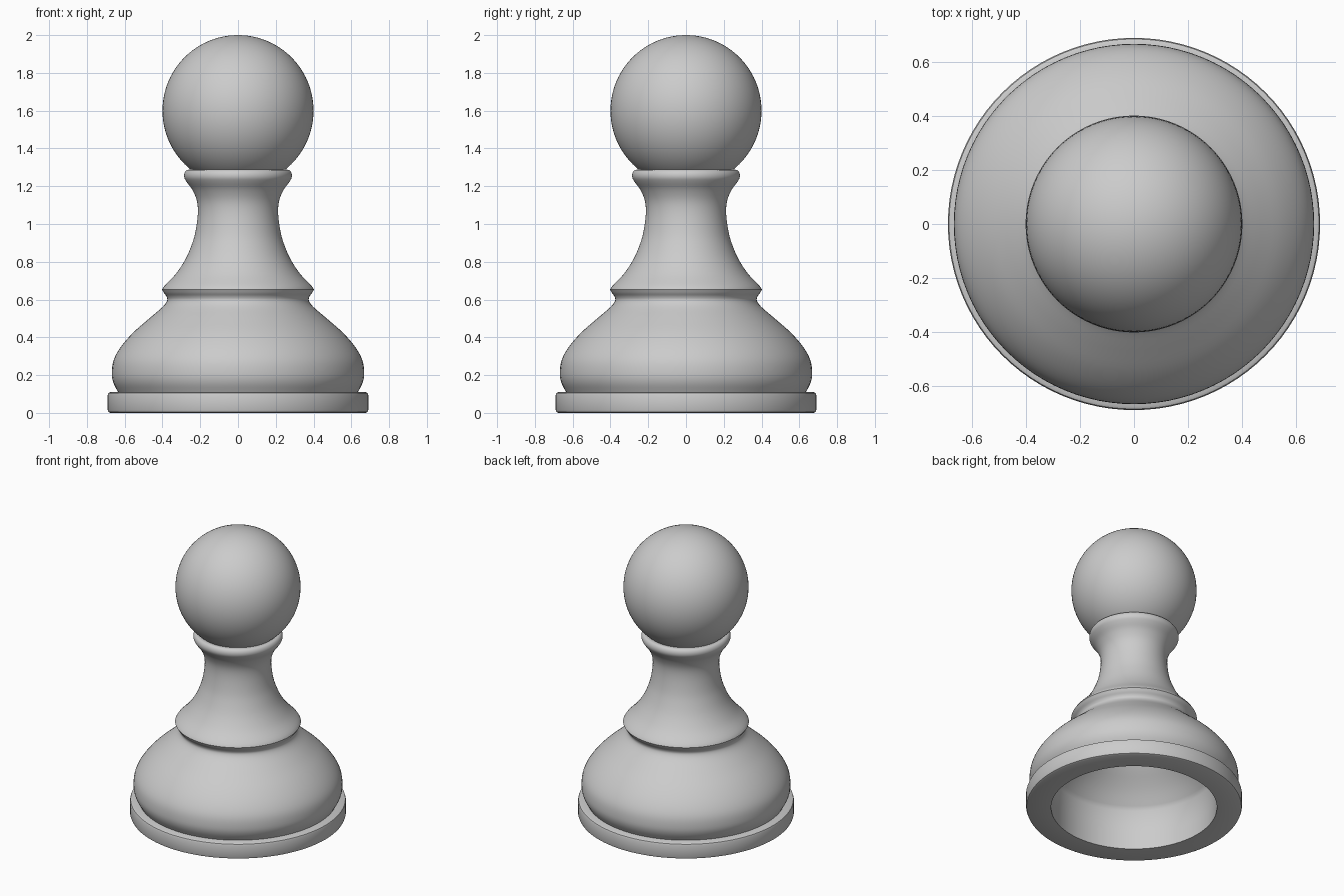
import bpy, bmesh, math
from mathutils import Vector

cube = bpy.data.objects.get("Cube")
if cube:
    bpy.data.objects.remove(cube, do_unlink=True)

SEGMENTS = 96

grey = bpy.data.materials.new("plain grey")
grey.use_nodes = True
colour = (0.6, 0.6, 0.6, 1)
grey.diffuse_color = colour
grey.node_tree.nodes["Principled BSDF"].inputs["Base Color"].default_value = colour


def smooth(points, steps=4):
    """Round a coarse profile with a Catmull-Rom curve."""
    p = [Vector(q) for q in points]
    p = [2 * p[0] - p[1]] + p + [2 * p[-1] - p[-2]]
    out = []
    for a, b, c, d in zip(p, p[1:], p[2:], p[3:]):
        for i in range(steps):
            t = i / steps
            out.append(0.5 * (2 * b + (c - a) * t + (2 * a - 5 * b + 4 * c - d) * t**2
                              + (3 * b - a - 3 * c + d) * t**3))
    return [tuple(v) for v in out] + [tuple(points[-1])]


def finish(obj, angle):
    obj.data.materials.append(grey)
    bpy.ops.object.select_all(action='DESELECT')
    obj.select_set(True)
    bpy.context.view_layer.objects.active = obj
    bpy.ops.object.shade_smooth_by_angle(angle=math.radians(angle))


def lathe(name, profile, angle=40):
    """Spin a (radius, height) profile, listed counter-clockwise, about z."""
    bm = bmesh.new()
    verts = [bm.verts.new((r, 0, z)) for r, z in profile]
    edges = [bm.edges.new(pair) for pair in zip(verts, verts[1:])]
    bmesh.ops.spin(bm, geom=verts + edges, cent=(0, 0, 0), axis=(0, 0, 1),
                   angle=math.tau, steps=SEGMENTS, use_duplicate=False)
    bmesh.ops.remove_doubles(bm, verts=bm.verts, dist=1e-5)
    bmesh.ops.recalc_face_normals(bm, faces=bm.faces)
    mesh = bpy.data.meshes.new(name)
    bm.to_mesh(mesh)
    bm.free()
    obj = bpy.data.objects.new(name, mesh)
    bpy.context.collection.objects.link(obj)
    finish(obj, angle)
    return obj


# Ring-shaped foot with rounded outer edges
lathe("foot_ring", [(0.53, 0), (0.675, 0), (0.686, 0.005), (0.69, 0.016),
                    (0.69, 0.094), (0.686, 0.105), (0.675, 0.11),
                    (0.53, 0.11), (0.53, 0)])

# Turned body: swelling base, groove and flared skirt, neck and collar
base = smooth([(0.635, 0.11), (0.66, 0.16), (0.668, 0.21), (0.658, 0.28),
               (0.62, 0.35), (0.555, 0.425), (0.47, 0.5), (0.4, 0.56),
               (0.376, 0.593), (0.378, 0.615), (0.392, 0.635), (0.402, 0.653)])
neck = smooth([(0.402, 0.653), (0.387, 0.675), (0.33, 0.735), (0.28, 0.81),
               (0.245, 0.89), (0.225, 0.96), (0.213, 1.05), (0.217, 1.12),
               (0.24, 1.178), (0.27, 1.22), (0.284, 1.245), (0.284, 1.268),
               (0.272, 1.285), (0.25, 1.288)])
# Hollow underside: straight wall, then a tapering roof
hollow = [(0, 0.6)] + smooth([(0.12, 0.59), (0.27, 0.55), (0.36, 0.47),
                              (0.45, 0.38), (0.53, 0.28)]) + [(0.53, 0.11)]
lathe("body", hollow + base + neck[1:] + [(0, 1.288)])

# Ball head
bpy.ops.mesh.primitive_uv_sphere_add(segments=SEGMENTS, ring_count=48,
                                     radius=0.4, location=(0, 0, 1.6))
head = bpy.context.object
head.name = "head_ball"
finish(head, 40)
